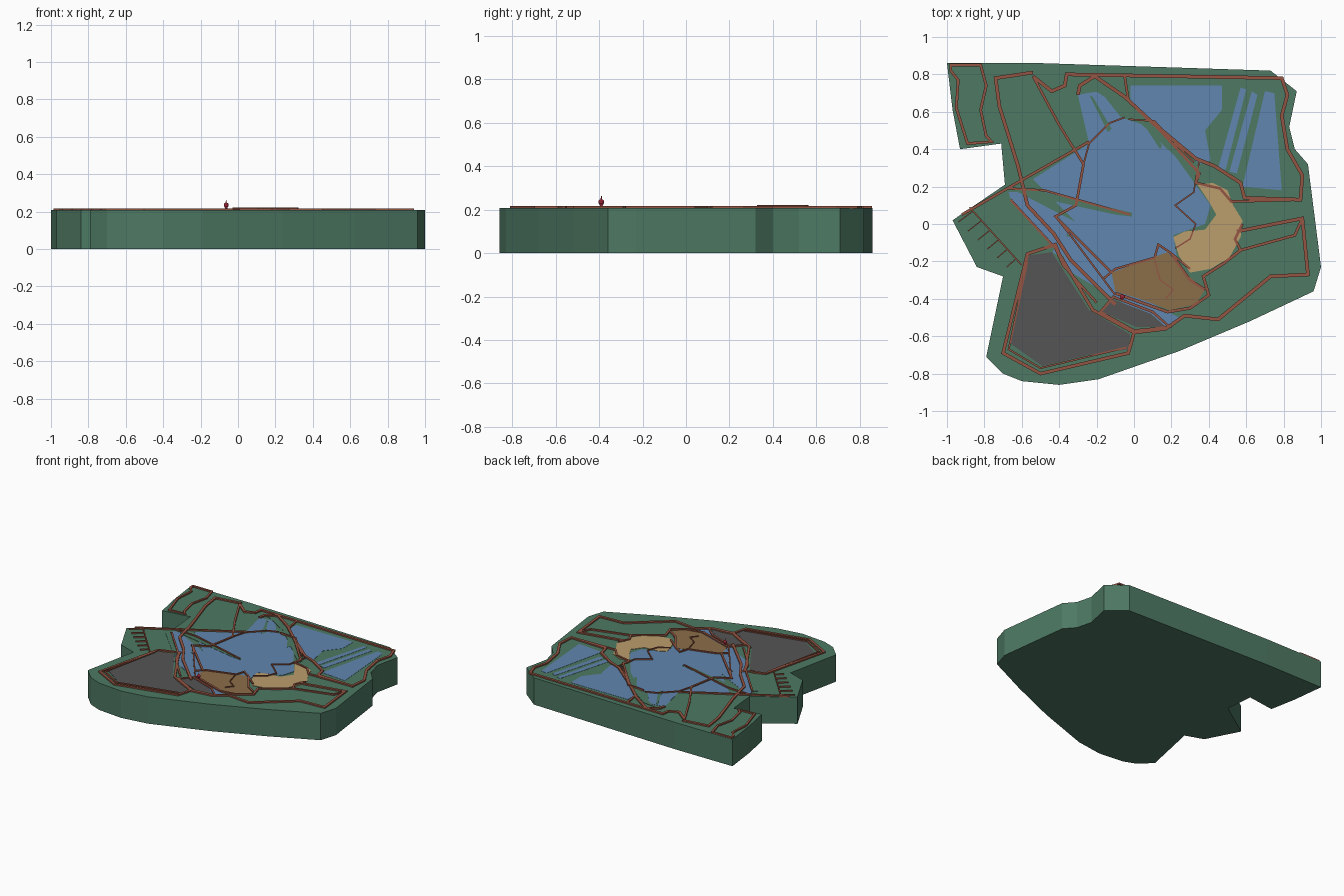
import bpy, bmesh, math
from mathutils import Vector

if "Cube" in bpy.data.objects:
    bpy.data.objects.remove(bpy.data.objects["Cube"])

TOP = 0.208


def material(name, rgb):
    m = bpy.data.materials.new(name)
    m.diffuse_color = (*rgb, 1)
    m.use_nodes = True
    m.node_tree.nodes["Principled BSDF"].inputs["Base Color"].default_value = m.diffuse_color
    return m


GREEN = material("grass_green", (0.075, 0.19, 0.125))
BLUE = material("water_blue", (0.12, 0.24, 0.43))
SAND = material("sand_tan", (0.50, 0.34, 0.15))
BROWN = material("earth_brown", (0.26, 0.155, 0.065))
GREY = material("asphalt_grey", (0.09, 0.09, 0.09))
TRACK = material("track_rust", (0.30, 0.09, 0.055))
RED = material("pin_red", (0.5, 0.03, 0.06))


def finish(bm, name, mat):
    bmesh.ops.recalc_face_normals(bm, faces=bm.faces[:])
    me = bpy.data.meshes.new(name)
    bm.to_mesh(me)
    bm.free()
    me.materials.append(mat)
    ob = bpy.data.objects.new(name, me)
    bpy.context.collection.objects.link(ob)
    return ob


# Flat-topped slab from an outline given in hundredths of a unit
def slab(name, pts, z0, z1, mat):
    bm = bmesh.new()
    f = bm.faces.new([bm.verts.new((x / 100, y / 100, z0)) for x, y in pts])
    r = bmesh.ops.extrude_face_region(bm, geom=[f])
    bmesh.ops.translate(bm, vec=(0, 0, z1 - z0),
                        verts=[v for v in r["geom"] if isinstance(v, bmesh.types.BMVert)])
    return finish(bm, name, mat)


# Raised mitred ribbon following a path
def ribbon(name, pts, width=0.019, closed=False, top=0.218):
    p = [Vector((x / 100, y / 100)) for x, y in pts]
    n = len(p)
    bm = bmesh.new()
    rings = []
    for i in range(n):
        a = (p[i] - p[i - 1]).normalized() if i or closed else None
        b = (p[(i + 1) % n] - p[i]).normalized() if i < n - 1 or closed else None
        a, b = a or b, b or a
        t = a + b
        t = t.normalized() if t.length > 0.1 else b
        side = Vector((-t.y, t.x))
        side *= width / 2 / max(0.5, side.dot(Vector((-b.y, b.x))))
        rings.append([bm.verts.new((*(p[i] + side * s), z))
                      for s, z in ((1, TOP - .002), (1, top), (-1, top), (-1, TOP - .002))])
    for i in range(n if closed else n - 1):
        q, r = rings[i], rings[(i + 1) % n]
        for k in range(4):
            bm.faces.new((q[k], q[(k + 1) % 4], r[(k + 1) % 4], r[k]))
    if not closed:
        bm.faces.new(rings[0])
        bm.faces.new(rings[-1][::-1])
    return finish(bm, name, TRACK)


# Ground block
slab("ground", [(-100, 86), (-50, 86), (73, 82), (87, 71), (83, 52), (86, 40), (93, 32),
                (100, -23), (96, -36), (62, -52), (24, -68), (-19, -83), (-40, -86),
                (-60, -84), (-70, -80), (-79, -71), (-70, -28), (-84, -23), (-97, 2),
                (-69, 21), (-71, 43), (-93, 40), (-97, 61)], 0, TOP, GREEN)


def patch(name, pts, mat, level=0):
    slab(name, pts, TOP - .004, TOP + .0015 + level * .0015, mat)


# Water areas
patch("lake", [(-54, 24), (-24, 43), (-30, 69), (-25, 70), (-18, 71), (-7, 57), (8, 52), (20, 39),
               (33, 21), (41, 10), (38, 0), (21, -6), (23, -18), (20, -27), (-10, -30),
               (-15, -28), (-36, -5), (-31, 1), (-45, 15)], BLUE)
patch("upper_basin", [(-2, 74), (47, 74), (47, 61), (38, 50), (41, 34), (35, 32),
                      (20, 45), (-2, 65)], BLUE)
patch("west_channel", [(-67, 17), (-62, 17), (-31, 1), (-36, -5), (-38, -18), (-46, -14), (-64, 5)], BLUE)
patch("lower_channel", [(-42, -5), (-34, -7), (-8, -33), (24, -50), (18, -55), (-10, -40),
                        (-35, -25)], BLUE)
patch("pond_strip_1", [(57, 73), (60, 72), (49, 29), (45, 30)], BLUE)
patch("pond_strip_2", [(63, 71), (66, 69), (55, 27), (51, 28)], BLUE)
patch("pond_strip_3", [(70, 71), (75, 70), (79, 18), (58, 20)], BLUE)

# Beach, earth and paved areas
patch("beach", [(34, 21), (42, 22), (50, 18), (53, 10), (58, 2), (57, -7), (51, -18),
                (41, -24), (30, -26), (24, -17), (21, -7), (27, -4), (38, -3), (44, 5),
                (40, 12)], SAND, 1)
patch("earth_field", [(-12, -26), (18, -15), (28, -27), (38, -35), (33, -43), (19, -46),
                      (3, -40), (-10, -36)], BROWN, 1)
patch("large_lot", [(-58, -17), (-44, -15), (-24, -46), (-2, -59), (-3, -67), (-24, -70),
                    (-49, -76), (-66, -64)], GREY, 1)
patch("small_lot", [(-12, -40), (9, -48), (17, -55), (1, -55), (-17, -47)], GREY, 1)

# Grass spits running over the water
patch("long_spit", [(-67, 20), (-48, 17), (-1, 6), (-1, 4), (-10, 5), (-60, 16)], GREEN, 1)
patch("slit_spit", [(-24, 69), (-22, 68), (-12, 51), (-14, 49)], GREEN, 1)
patch("bank", [(-28, 74), (-14, 72), (12, 53), (35, 30), (36, 23), (18, 40), (-4, 61), (-24, 73)], GREEN, 1)
patch("jetty", [(6, 52), (8, 53), (15, 42), (14, 40)], GREEN, 1)
patch("west_bank", [(-69, 10), (-66, 14), (-42, -12), (-44, -16)], GREEN, 1)

# Main tracks
ribbon("perimeter_track", [(-54, 79), (-44, 71), (-37, 74), (-36, 80), (79, 78), (82, 69), (79, 58),
                           (82, 40), (90, 26), (89, 13), (59, 14), (57, 22), (43, 31),
                           (33, 35), (9, 55), (-5, 68), (-21, 79), (-29, 74), (-30, 69)])
ribbon("west_track", [(-54, 81), (-74, 78), (-72, 63), (-62, 31), (-57, 10), (-43, -5), (-34, -19), (-10, -43)])
ribbon("bank_track", [(-5, 79), (-3, 66), (14, 50), (35, 27), (33, 22), (46, 19), (52, 12), (89, 13)], .014)
ribbon("northwest_loop", [(-98, 85), (-82, 85), (-79, 74), (-82, 61), (-79, 47), (-76, 44),
                          (-89, 43), (-95, 62), (-94, 77), (-98, 82)], .015, True)
ribbon("diagonal_track", [(-92, 5), (-66, 20), (-24, 44)], .015)
ribbon("spit_track", [(-67, 19), (-48, 18), (-2, 5)], .012)
ribbon("south_east_track", [(55, -4), (90, 3), (93, -27), (73, -28), (45, -51), (27, -49), (17, -56), (0, -58)])
ribbon("east_spur", [(90, 3), (86, -6), (57, -14), (54, -8), (58, 0)], .015)
ribbon("beach_track", [(57, -14), (48, -21), (37, -28), (40, -38), (30, -45), (18, -47), (-10, -37)], .016)
ribbon("beach_foot_track", [(20, -16), (30, -30), (38, -35)], .014)
ribbon("lot_track_outer", [(-57, -16), (-70, -69), (-50, -80), (-3, -69), (0, -58), (-22, -46),
                           (-40, -16), (-42, -11)], .018, True)
ribbon("lot_track_inner", [(-57, -20), (-67, -67), (-50, -77), (-4, -66)], .01)
ribbon("small_lot_track", [(-18, -47), (-11, -39), (10, -47), (19, -55), (0, -57)], .014, True)
ribbon("channel_track", [(-66, 13), (-42, -13), (-38, -22), (-20, -42)], .013)

# Narrow trails
ribbon("lake_trail", [(-54, 79), (-40, 53), (-27, 32), (-31, 10), (-42, 4), (-12, -26)], .014)
ribbon("south_trail", [(-16, -29), (-10, -24), (11, -18), (13, -11), (19, -15), (30, -24)], .012)
ribbon("upper_trail", [(-27, 32), (-24, 43), (-13, 54), (-5, 57)], .009)
ribbon("raised_trail", [(-3, 56), (11, 55), (22, 43), (32, 33)], .009, top=.222)
ribbon("shore_trail", [(35, 34), (33, 24), (32, 17), (22, 10), (33, 0), (30, -8), (22, -13)], .008)
ribbon("field_trail", [(11, -19), (14, -30), (21, -35), (17, -40)], .006)
ribbon("inlet_trail", [(-42, 4), (-34, -6), (-10, -38)], .01)

# West camp lane with repeated side paths
ribbon("camp_lane", [(-88, 9), (-60, -22)], .008)
for i in range(6):
    x, y = -86 + i * 4.6, 7 - i * 5.1
    ribbon(f"camp_path_{i + 1}", [(x, y), (x - 8 + i * .6, y - 6 + i * .3)], .006)

# Map pin: lathed profile
prof = [(.004, TOP), (.007, .222), (.013, .23), (.013, .24), (.008, .246), (.003, .248), (.002, .263)]
bm = bmesh.new()
rings = [[bm.verts.new((-.063 + r * math.cos(a * math.tau / 12), -.39 + r * math.sin(a * math.tau / 12), z))
          for a in range(12)] for r, z in prof]
for q, r in zip(rings, rings[1:]):
    for k in range(12):
        bm.faces.new((q[k], q[(k + 1) % 12], r[(k + 1) % 12], r[k]))
bm.faces.new(rings[0])
bm.faces.new(rings[-1])
finish(bm, "map_pin", RED)
